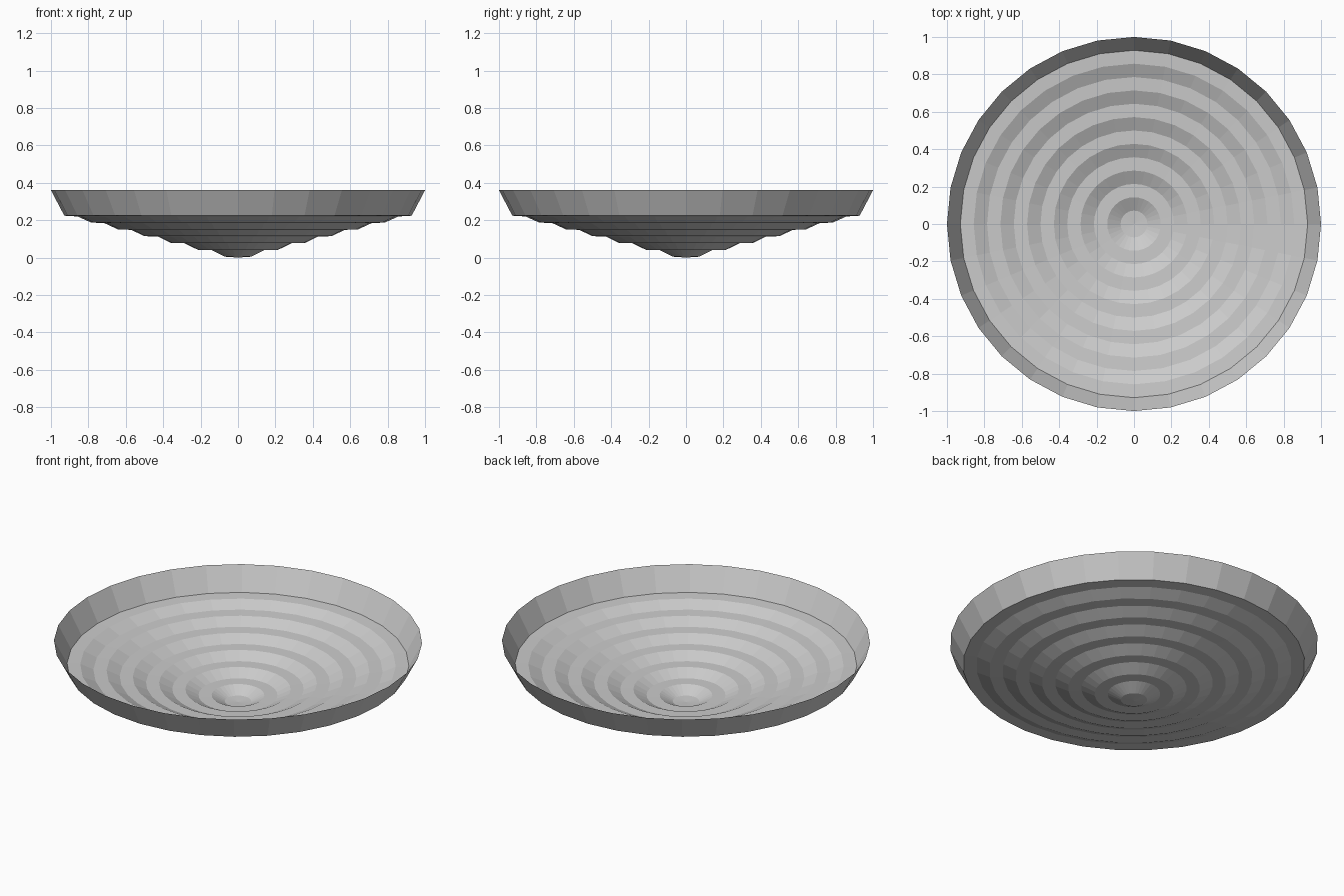
import bpy, bmesh
from math import sin, cos, tau

if "Cube" in bpy.data.objects:
    bpy.data.objects.remove(bpy.data.objects["Cube"])

SIDES = 32
STEP = 1 / 14

# Ridged dish profile: equal radial steps, alternating shallow and steep bands
profile = []
for k in range(1, 14):
    z = 0.005 + (k // 2) * 0.0358 if k % 2 == 0 else 0.005 + (k // 2) * 0.0365
    profile.append((k * STEP, z))
# Tall flared rim
profile.append((1.0, 0.36))

bm = bmesh.new()
centre = bm.verts.new((0, 0, 0))
rings = [[bm.verts.new((r * cos(tau * i / SIDES), r * sin(tau * i / SIDES), z))
          for i in range(SIDES)] for r, z in profile]

# Centre disc, then bands between neighbouring rings
for i in range(SIDES):
    j = (i + 1) % SIDES
    bm.faces.new((centre, rings[0][i], rings[0][j]))
    for a, b in zip(rings, rings[1:]):
        bm.faces.new((a[i], b[i], b[j], a[j]))

mesh = bpy.data.meshes.new("ridged_dish")
bm.to_mesh(mesh)
bm.free()
dish = bpy.data.objects.new("ridged_dish", mesh)
bpy.context.collection.objects.link(dish)
